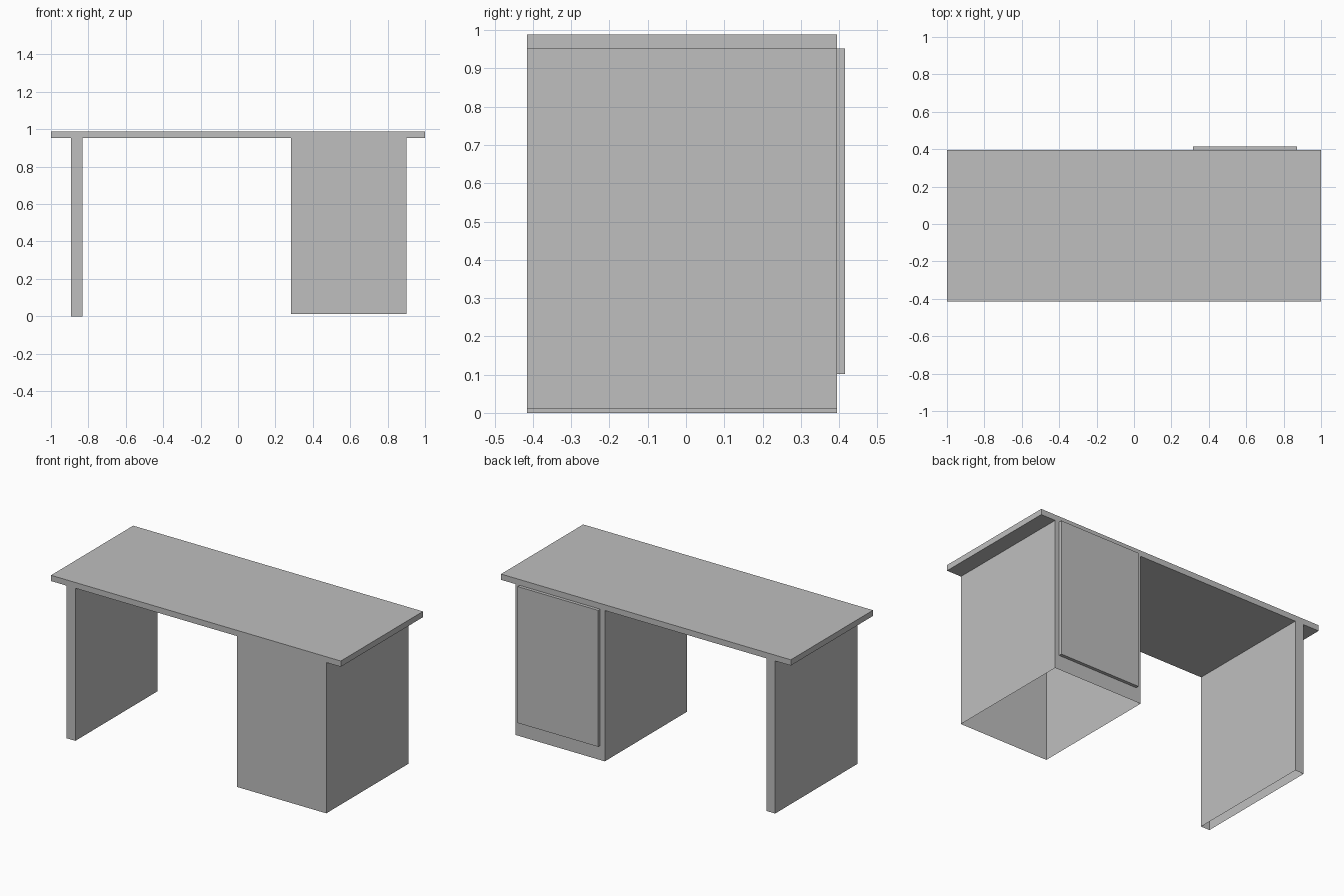
import bpy
import bmesh
from mathutils import Vector

default_cube = bpy.data.objects.get("Cube")
if default_cube:
    bpy.data.objects.remove(default_cube, do_unlink=True)

# Single grey finish
GREY = (0.52, 0.52, 0.52, 1.0)
grey = bpy.data.materials.new("plain_grey")
grey.use_nodes = True
grey.diffuse_color = GREY
grey.node_tree.nodes["Principled BSDF"].inputs["Base Color"].default_value = GREY


def panel(name, low, high, drop=()):
    """Flat-faced box between two corners, leaving out faces that point along drop."""
    low, high = Vector(low), Vector(high)
    bm = bmesh.new()
    bmesh.ops.create_cube(bm, size=1)
    for v in bm.verts:
        v.co = Vector(h if c > 0 else l for c, l, h in zip(v.co, low, high))
    bm.normal_update()
    unwanted = [f for f in bm.faces
                if any(f.normal.dot(Vector(d)) > 0.9 for d in drop)]
    bmesh.ops.delete(bm, geom=unwanted, context="FACES")
    mesh = bpy.data.meshes.new(name)
    bm.to_mesh(mesh)
    bm.free()
    mesh.materials.append(grey)
    obj = bpy.data.objects.new(name, mesh)
    bpy.context.collection.objects.link(obj)
    return obj


FRONT, BACK = -0.415, 0.395
UNDERSIDE, TOP = 0.952, 0.988
UP, DOWN = (0, 0, 1), (0, 0, -1)

# Desktop
panel("desktop", (-1, FRONT, UNDERSIDE), (1, BACK, TOP))

# Hollow supports: thin-walled, open at the floor, closed above by the desktop
panel("side_leg", (-0.892, FRONT, 0), (-0.832, BACK, UNDERSIDE), (UP, DOWN))
panel("cabinet", (0.284, FRONT, 0.011), (0.9, BACK, UNDERSIDE), (UP, DOWN))

# Cabinet door on the back
panel("cabinet_door", (0.316, BACK, 0.101), (0.872, 0.415, UNDERSIDE), [(0, -1, 0)])
